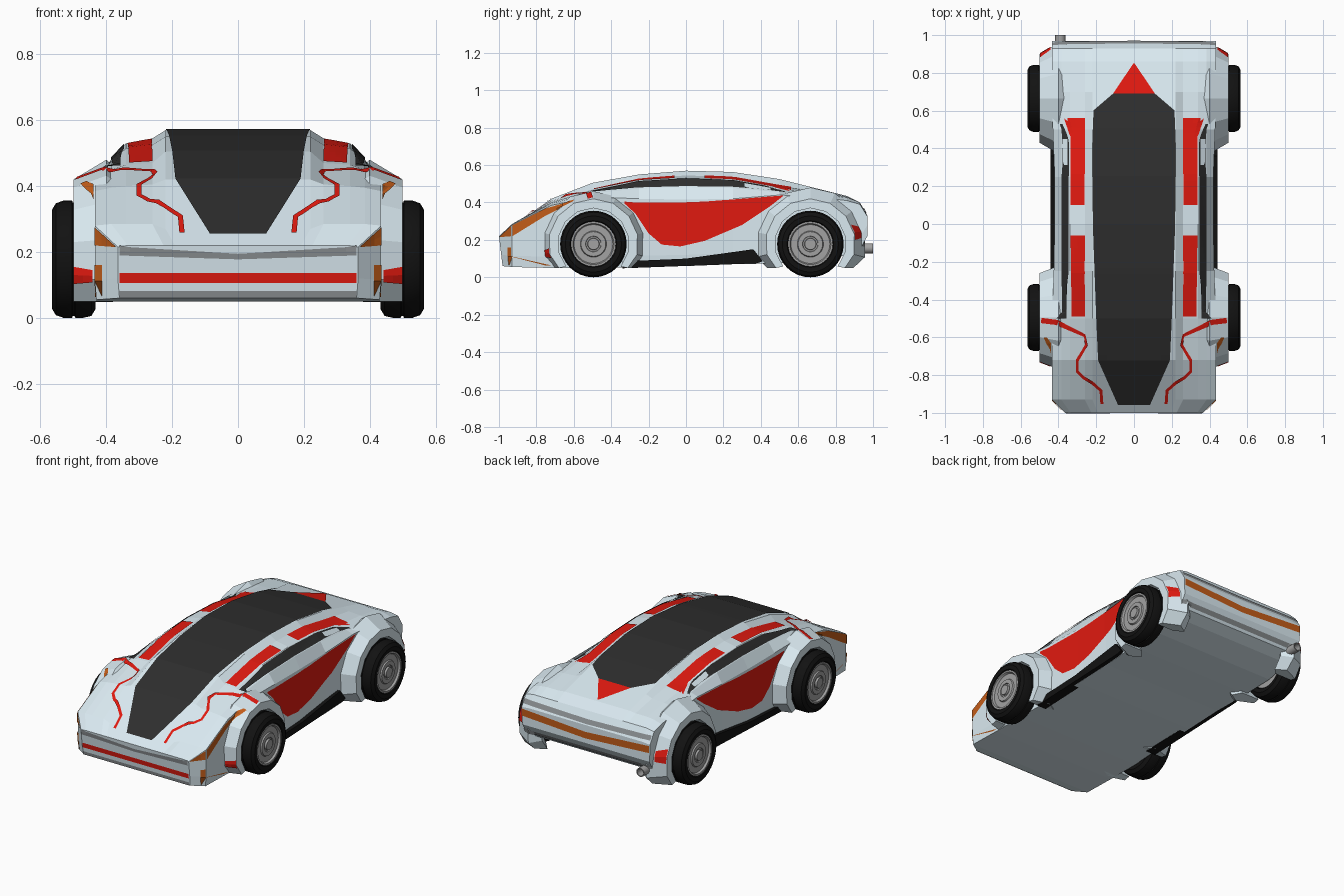
import bpy, bmesh, math
from mathutils import Vector
from mathutils.bvhtree import BVHTree

if "Cube" in bpy.data.objects:
    bpy.data.objects.remove(bpy.data.objects["Cube"])


def material(name, rgb):
    m = bpy.data.materials.new(name)
    m.diffuse_color = (*rgb, 1)
    m.use_nodes = True
    m.node_tree.nodes["Principled BSDF"].inputs["Base Color"].default_value = m.diffuse_color
    return m


WHITE = material("white_paint", (0.70, 0.82, 0.88))
RED = material("red_paint", (0.75, 0.01, 0.005))
BLACK = material("black_rubber", (0.006, 0.006, 0.006))
GLASS = material("dark_glass", (0.027, 0.027, 0.027))
ORANGE = material("orange_lamp", (0.55, 0.11, 0.01))
GREY = material("grey_trim", (0.25, 0.27, 0.28))
METAL = material("metal", (0.36, 0.36, 0.36))


def make(name, verts, faces, mat, mirror=True, smooth=False, facing=None):
    """Mesh object, mirrored over x, normals outward or towards 'facing'."""
    bm = bmesh.new()
    vs = [bm.verts.new(v) for v in verts]
    for f in faces:
        bm.faces.new([vs[i] for i in f])
    bm.normal_update()
    if facing is None:
        bmesh.ops.recalc_face_normals(bm, faces=bm.faces)
    else:
        for f in bm.faces:
            if f.normal.dot(facing) < 0:
                f.normal_flip()
    me = bpy.data.meshes.new(name)
    bm.to_mesh(me)
    bm.free()
    me.materials.append(mat)
    ob = bpy.data.objects.new(name, me)
    bpy.context.collection.objects.link(ob)
    if mirror:
        mod = ob.modifiers.new("Mirror", 'MIRROR')
        mod.merge_threshold = 0.004
    if smooth:
        bpy.ops.object.select_all(action='DESELECT')
        ob.select_set(True)
        bpy.context.view_layer.objects.active = ob
        bpy.ops.object.shade_smooth_by_angle(angle=math.radians(35))
    return ob


def loft(rings, closed, caps):
    """Join rings of equal length with quads."""
    n = len(rings[0])
    verts = [p for r in rings for p in r]
    faces = []
    for i in range(len(rings) - 1):
        for j in range(n if closed else n - 1):
            k = (j + 1) % n
            faces.append((i * n + j, i * n + k, (i + 1) * n + k, (i + 1) * n + j))
    if caps:
        faces += [tuple(range(n)), tuple(range(len(verts) - n, len(verts)))]
    return verts, faces


shell_v, shell_f = [], []


def shell(name, verts, faces):
    """White bodywork, also remembered as a surface to lay panels on."""
    base = len(shell_v)
    shell_v.extend(verts)
    shell_f.extend([tuple(i + base for i in f) for f in faces])
    make(name, verts, faces, WHITE)


# Body: half cross-sections from nose to tail
# y, roof z, rail z, window top z, window bottom z, shoulder z, floor z, half width
STATIONS = [
    (-1.0, .22, .22, .22, .22, .215, .06, .365),
    (-.93, .27, .285, .285, .285, .28, .055, .435),
    (-.72, .42, .405, .40, .395, .385, .05, .435),
    (-.5, .505, .47, .465, .45, .43, .05, .435),
    (-.25, .55, .525, .515, .475, .42, .055, .425),
    (0, .57, .545, .53, .482, .415, .06, .42),
    (.25, .563, .535, .52, .478, .42, .07, .42),
    (.5, .525, .49, .475, .455, .44, .075, .43),
    (.7, .475, .46, .455, .45, .43, .085, .435),
    (.86, .435, .43, .43, .425, .41, .12, .435),
    (.93, .40, .40, .40, .40, .39, .15, .435),
    (.97, .33, .33, .33, .33, .325, .22, .435)]
rings = []
for y, zt, z2, z3, z4, z5, zb, xs in STATIONS:
    k = min(1, xs / .42)
    half = [(0, zt), (.22 * k, zt), (.26 * k, z2), (.34 * k, z3), (.385 * k, z4),
            (xs, z5), (xs, zb + .06), (xs - .005, zb), (0, zb)]
    rings.append([(x, y + ((.22 - z) * .12 if y == -1 else 0), z) for x, z in half])
shell("body", *loft(rings, False, True))

# Faceted wheel arches
for name, yc, r in (("front_fender", -.495, .28), ("rear_fender", .665, .30)):
    rings = []
    for i in range(11):
        a = math.radians(-40 + 26 * i)
        rings.append([(x, yc + q * math.cos(a), max(.05, .18 + q * math.sin(a)))
                      for x, q in ((.38, .19), (.5, .19), (.5, .24), (.40, r), (.34, r - .05))])
    shell(name, *loft(rings, True, True))

BVH = BVHTree.FromPolygons([Vector(v) for v in shell_v], shell_f)
# projection side: 2D point to ray start, and ray direction
SIDES = {'top': (lambda a, b: (max(a, .001), b, 2), Vector((0, 0, -1))),
         'side': (lambda a, b: (2, a, b), Vector((-1, 0, 0))),
         'front': (lambda a, b: (max(a, .001), -2, b), Vector((0, 1, 0))),
         'back': (lambda a, b: (max(a, .001), 2, b), Vector((0, -1, 0)))}


def panel(name, mat, side, pairs, across=4, lift=.004):
    """Thin skin between two 2D edge lines, projected onto the bodywork."""
    start, d = SIDES[side]
    dense = []
    for (p, q), (p2, q2) in zip(pairs, pairs[1:]):
        p, q, p2, q2 = map(Vector, (p, q, p2, q2))
        n = max(1, math.ceil(max((p2 - p).length, (q2 - q).length) / .035))
        dense += [(p.lerp(p2, i / n), q.lerp(q2, i / n)) for i in range(n)]
    dense.append(tuple(map(Vector, pairs[-1])))
    rows = []
    for p, q in dense:
        row = []
        for j in range(across + 1):
            t = p.lerp(q, j / across)
            o = Vector(start(*t))
            hit, nor, _, _ = BVH.ray_cast(o, d)
            if hit is None:
                hit, nor, _, _ = BVH.find_nearest(o + d * 1.1)
            if nor.dot(d) > 0:
                nor = -nor
            row.append(hit + nor * lift)
        rows.append(row)
    make(name, *loft(rows, False, False), mat, facing=-d)


def spans(*rows):
    return [((a, lo), (a, hi)) for a, lo, hi in rows]


def lanes(*rows):
    return [((x0, y), (x1, y)) for y, x0, x1 in rows]


# Canopy glass and red tip behind it
panel("canopy", GLASS, 'top', lanes((-.955, 0, .085), (-.72, 0, .19), (-.5, 0, .2), (0, 0, .218),
                                    (.35, 0, .22), (.6, 0, .215), (.69, 0, .11)))
panel("tail_triangle", RED, 'top', lanes((.69, 0, .11), (.85, 0, .003)))

# Red roof rails
panel("roof_rail_front", RED, 'top', lanes((-.49, .26, .33), (-.06, .26, .335)))
panel("roof_rail_rear", RED, 'top', lanes((.1, .26, .335), (.46, .26, .335), (.56, .26, .37)))

# Side windows and door panels
panel("side_window", GLASS, 'side', spans((-.5, .455, .46), (-.4, .465, .48), (-.25, .478, .512),
      (0, .485, .527), (.25, .481, .517), (.42, .467, .488), (.53, .452, .455)))
panel("door_panel", RED, 'side', spans((-.33, .395, .405), (-.27, .34, .40), (-.2, .235, .40),
      (-.13, .175, .40), (-.03, .165, .40), (.1, .195, .405), (.3, .28, .42),
      (.45, .38, .432), (.52, .435, .437)))

# Winding hood stripe
path = [Vector(p) for p in ((.49, -.51), (.41, -.52), (.26, -.59), (.25, -.64), (.30, -.72),
                            (.30, -.78), (.27, -.81), (.22, -.84), (.175, -.88), (.17, -.95))]
edges = []
for i, p in enumerate(path):
    t = (path[min(i + 1, len(path) - 1)] - path[max(i - 1, 0)]).normalized()
    n = Vector((-t.y, t.x)) * (.014 if i < 2 else .008)
    edges.append((tuple(p + n), tuple(p - n)))
panel("hood_stripe", RED, 'top', edges, across=2)

# Nose: groove, red bar, lower lip, lamps
panel("nose_groove", GREY, 'front', spans((0, .178, .195), (.36, .19, .217)), 2)
panel("nose_bar", RED, 'front', spans((0, .107, .136), (.36, .107, .136)), 2)
panel("nose_lip", GREY, 'front', spans((0, .062, .082), (.36, .062, .082)), 2)
panel("corner_lamp", ORANGE, 'front', spans((.41, .065, .16), (.433, .065, .16)), 2)
panel("headlight_front", ORANGE, 'front', spans((.37, .215, .218), (.433, .22, .275)), 2)
panel("headlight_side", ORANGE, 'side', spans((-.928, .22, .278), (-.75, .33, .368),
                                              (-.6, .405, .412)), 3)
panel("front_side_marker", RED, 'front', spans((.44, .11, .145), (.498, .105, .155)), 2)

# Tail: groove, light strip, side marker
panel("tail_groove", GREY, 'back', spans((0, .335, .36), (.43, .345, .37)), 2)
panel("tail_light", ORANGE, 'back', spans((0, .25, .29), (.43, .275, .318)), 3)
panel("tail_lip", GREY, 'back', spans((0, .165, .19), (.43, .165, .19)), 2)
panel("rear_side_marker", RED, 'back', spans((.44, .21, .27), (.496, .20, .28)), 2)

# Black side skirts
prof = [(-.34, .048), (-.34, .085), (0, .10), (.36, .15), (.41, .085), (.38, .075)]
make("side_skirt", *loft([[(x, y, z) for y, z in prof] for x in (.38, .442)], True, True), BLACK)


def lathe(name, profile, centre, axis, mat, seg=32, mirror=True):
    """Spin (along, radius) points about the x or y axis."""
    rings = []
    for h, r in profile:
        ring = []
        for i in range(seg):
            a = 2 * math.pi * i / seg
            u, z = r * math.cos(a), r * math.sin(a)
            o = (h, u, z) if axis == 'x' else (u, h, z)
            ring.append(Vector(centre) + Vector(o))
        rings.append(ring)
    make(name, *loft(rings, True, True), mat, mirror, True)


# Wheels
TYRE = [(.46, .12), (.435, .125), (.432, .15), (.445, .172), (.47, .178), (.494, .178), (.496, .173),
        (.502, .173), (.504, .178), (.53, .178), (.553, .170), (.565, .150), (.563, .125), (.545, .118)]
HUB = [(.44, .12), (.559, .12), (.559, .110), (.547, .104), (.547, .070), (.555, .066),
       (.555, .042), (.549, .040), (.549, .032), (.561, .030), (.561, .012)]
for name, yc in (("front", -.495), ("rear", .665)):
    lathe(name + "_tyre", TYRE, (0, yc, .178), 'x', BLACK)
    lathe(name + "_hub", HUB, (0, yc, .178), 'x', METAL)

# Single exhaust pipe on the left
lathe("exhaust_pipe", [(.8, .027), (1.0, .027), (1.0, .021), (.95, .021)],
      (-.39, 0, .155), 'y', METAL, 16, False)
